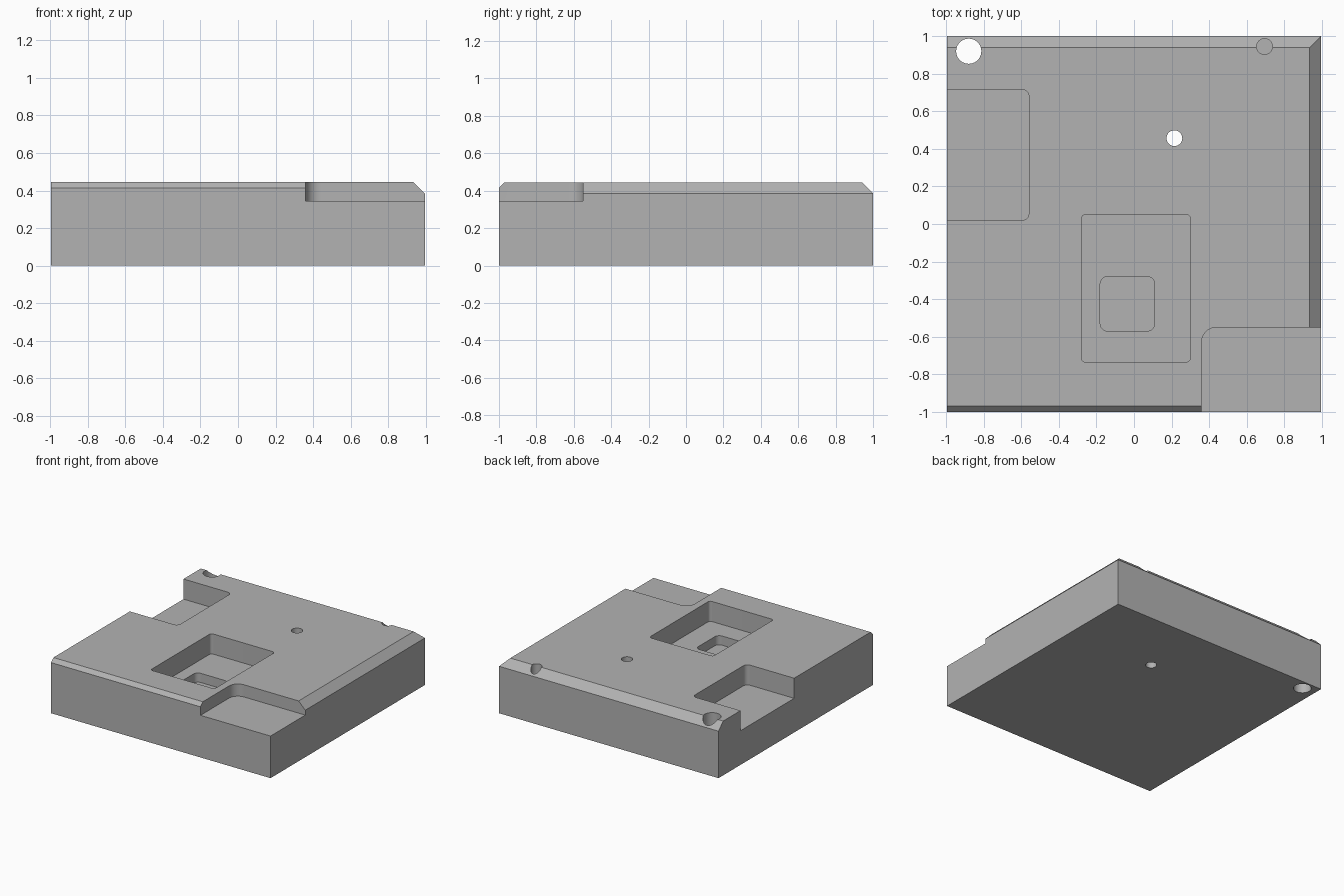
import bpy
import bmesh
from math import cos, sin, pi, radians
from mathutils import Vector

default = bpy.data.objects.get("Cube")
if default:
    bpy.data.objects.remove(default, do_unlink=True)

HALF_X, HALF_Y, TOP = 0.995, 1.0, 0.445
OVER = 0.2  # how far open cuts run past the block

grey = bpy.data.materials.new("machined_grey")
grey.use_nodes = True
colour = (0.45, 0.45, 0.45, 1)
grey.diffuse_color = colour
grey.node_tree.nodes["Principled BSDF"].inputs["Base Color"].default_value = colour


def prism(name, outline, low, high):
    """Extrude a flat outline from low to high."""
    bm = bmesh.new()
    face = bm.faces.new([bm.verts.new((x, y, low)) for x, y in outline])
    side = bmesh.ops.extrude_face_region(bm, geom=[face])["geom"]
    verts = [v for v in side if isinstance(v, bmesh.types.BMVert)]
    bmesh.ops.translate(bm, verts=verts, vec=(0, 0, high - low))
    bmesh.ops.recalc_face_normals(bm, faces=bm.faces)
    mesh = bpy.data.meshes.new(name)
    bm.to_mesh(mesh)
    bm.free()
    mesh.materials.append(grey)
    obj = bpy.data.objects.new(name, mesh)
    bpy.context.collection.objects.link(obj)
    return obj


def rounded(x0, x1, y0, y1, r, steps=10):
    """Rectangle outline with filleted corners."""
    corners = [(x1 - r, y1 - r), (x0 + r, y1 - r), (x0 + r, y0 + r), (x1 - r, y0 + r)]
    return [(cx + r * cos((q + i / steps) * pi / 2), cy + r * sin((q + i / steps) * pi / 2))
            for q, (cx, cy) in enumerate(corners) for i in range(steps + 1)]


def circle(x, y, r, sides=40):
    return [(x + r * cos(2 * pi * i / sides), y + r * sin(2 * pi * i / sides))
            for i in range(sides)]


# Main block
block = prism("mould_block", [(-HALF_X, -HALF_Y), (HALF_X, -HALF_Y),
                              (HALF_X, HALF_Y), (-HALF_X, HALF_Y)], 0, TOP)

# Chamfered top edges: outward direction and size
bm = bmesh.new()
bm.from_mesh(block.data)
for dx, dy, size in [(0, -1, 0.03), (0, 1, 0.06), (1, 0, 0.06)]:
    point = Vector((dx * HALF_X, dy * HALF_Y, TOP - size))
    cut = bmesh.ops.bisect_plane(bm, geom=bm.verts[:] + bm.edges[:] + bm.faces[:],
                                 plane_co=point, plane_no=(dx, dy, 1), clear_outer=True)
    rim = [e for e in cut["geom_cut"] if isinstance(e, bmesh.types.BMEdge)]
    bmesh.ops.contextual_create(bm, geom=rim)
bmesh.ops.recalc_face_normals(bm, faces=bm.faces)
bm.to_mesh(block.data)
bm.free()

# Pockets and holes: name, outline, floor height
cuts = [
    ("corner_notch", rounded(0.36, HALF_X + OVER, -HALF_Y - OVER, -0.55, 0.08), 0.345),
    ("side_pocket", rounded(-HALF_X - OVER, -0.56, 0.02, 0.715, 0.035), 0.28),
    ("centre_pocket", rounded(-0.28, 0.30, -0.735, 0.05, 0.022), 0.28),
    ("inner_pocket", rounded(-0.18, 0.11, -0.57, -0.28, 0.04), 0.205),
    ("large_hole", circle(-0.88, 0.92, 0.067), -OVER),
    ("small_hole", circle(0.215, 0.457, 0.042), -OVER),
    ("blind_hole", circle(0.695, 0.945, 0.042), 0.3),
]
bpy.ops.object.select_all(action="DESELECT")
bpy.context.view_layer.objects.active = block
block.select_set(True)
for name, outline, floor in cuts:
    cutter = prism(name + "_cutter", outline, floor, TOP + OVER)
    cutter.hide_render = True
    mod = block.modifiers.new(name, "BOOLEAN")
    mod.operation = "DIFFERENCE"
    mod.solver = "EXACT"
    mod.object = cutter
    bpy.ops.object.modifier_apply(modifier=mod.name)
    bpy.data.objects.remove(cutter, do_unlink=True)

bpy.ops.object.shade_smooth_by_angle(angle=radians(30))
